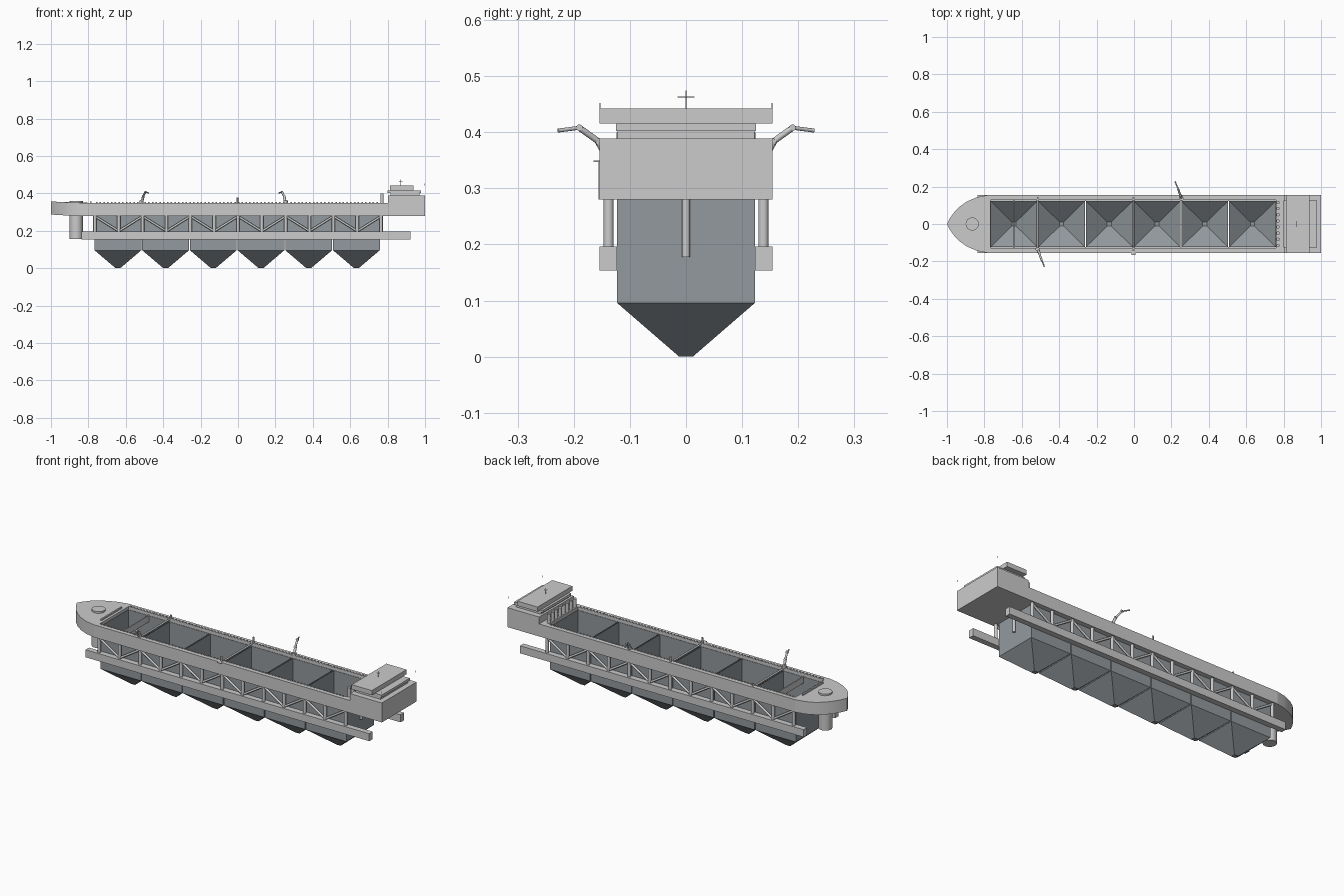
import bpy, bmesh, math
from mathutils import Vector

if "Cube" in bpy.data.objects:
    bpy.data.objects.remove(bpy.data.objects["Cube"])


def finish(name, bm, smooth=False, mat=None):
    bmesh.ops.recalc_face_normals(bm, faces=bm.faces)
    me = bpy.data.meshes.new(name)
    bm.to_mesh(me)
    bm.free()
    ob = bpy.data.objects.new(name, me)
    bpy.context.collection.objects.link(ob)
    if mat:
        me.materials.append(mat)
    if smooth:
        bpy.ops.object.select_all(action='DESELECT')
        ob.select_set(True)
        bpy.context.view_layer.objects.active = ob
        bpy.ops.object.shade_smooth_by_angle(angle=math.radians(35))
    return ob


def add_box(bm, x0, x1, y0, y1, z0, z1):
    vs = bmesh.ops.create_cube(bm, size=1)['verts']
    for v in vs:
        v.co = Vector(((x0 + x1) / 2 + v.co.x * (x1 - x0),
                       (y0 + y1) / 2 + v.co.y * (y1 - y0),
                       (z0 + z1) / 2 + v.co.z * (z1 - z0)))


def add_rod(bm, a, b, r, sides=12):
    a, b = Vector(a), Vector(b)
    d = b - a
    vs = bmesh.ops.create_cone(bm, cap_ends=True, segments=sides, radius1=r,
                               radius2=r, depth=d.length)['verts']
    q = d.to_track_quat('Z', 'Y')
    for v in vs:
        v.co = q @ v.co + (a + b) / 2


def box(name, *dims):
    bm = bmesh.new()
    add_box(bm, *dims)
    return finish(name, bm)


def rods(name, segs, r, sides=12):
    bm = bmesh.new()
    for a, b in segs:
        add_rod(bm, a, b, r, sides)
    return finish(name, bm, True)


steel = bpy.data.materials.new("blue_grey_steel")
steel.diffuse_color = (0.29, 0.32, 0.34, 1)
steel.use_nodes = True
steel.node_tree.nodes["Principled BSDF"].inputs["Base Color"].default_value = steel.diffuse_color

# Cargo hoppers: open boxes over inverted pyramids
for i in range(6):
    cx = -0.642 + i * 0.255
    bm = bmesh.new()
    rings = []
    for hx, hy, z in ((0.012, 0.012, 0), (0.125, 0.123, 0.096), (0.125, 0.123, 0.335)):
        rings.append([bm.verts.new((cx + sx * hx, sy * hy, z))
                      for sx, sy in ((-1, -1), (1, -1), (1, 1), (-1, 1))])
    bm.faces.new(rings[0])
    for lo, hi in zip(rings, rings[1:]):
        for k in range(4):
            bm.faces.new((lo[k], lo[(k + 1) % 4], hi[(k + 1) % 4], hi[k]))
    hopper = finish(f"hopper_{i + 1}", bm, mat=steel)
    mod = hopper.modifiers.new("wall", 'SOLIDIFY')
    mod.thickness = 0.003
    mod.offset = -1

# Upper hull frame around the cargo opening
bm = bmesh.new()
for s in (-1, 1):
    ys = sorted((s * 0.127, s * 0.154))
    add_box(bm, -0.785, 0.81, *ys, 0.28, 0.35)
add_box(bm, -0.785, -0.768, -0.127, 0.127, 0.28, 0.35)
add_box(bm, 0.76, 0.81, -0.127, 0.127, 0.28, 0.35)
finish("upper_hull", bm)

# Bow: curved plan with a slight rise toward the tip
half = [(-1, 0), (-0.985, 0.03), (-0.96, 0.065), (-0.93, 0.095), (-0.89, 0.122),
        (-0.84, 0.143), (-0.785, 0.154)]
plan = half + [(x, -y) for x, y in reversed(half[1:])]
bm = bmesh.new()
rise = lambda x: max(0, (-0.88 - x) / 0.12)
bot = [bm.verts.new((x, y, 0.28 + 0.007 * rise(x))) for x, y in plan]
top = [bm.verts.new((x, y, 0.35 + 0.007 * rise(x))) for x, y in plan]
bm.faces.new(bot)
bm.faces.new(top)
for k in range(len(plan)):
    n = (k + 1) % len(plan)
    bm.faces.new((bot[k], bot[n], top[n], top[k]))
finish("bow", bm, True)
rods("bow_column", [((-0.865, 0, 0.155), (-0.865, 0, 0.36))], 0.035, 32)
box("bow_breakwater", -0.79, -0.782, -0.09, 0.09, 0.35, 0.358)

# Stern block and bridge
box("stern_block", 0.803, 1, -0.154, 0.154, 0.28, 0.389)
box("bridge_base", 0.815, 0.97, -0.122, 0.122, 0.389, 0.402)
box("bridge_deck", 0.80, 0.978, -0.125, 0.125, 0.402, 0.416)
box("bridge_roof", 0.813, 0.938, -0.154, 0.154, 0.416, 0.442)
rods("bridge_mast", [((0.87, 0, 0.44), (0.87, 0, 0.474)),
                     ((0.87, -0.015, 0.463), (0.87, 0.015, 0.463)),
                     ((0.86, 0, 0.463), (0.88, 0, 0.463))], 0.001, 8)
rods("stern_antennas", [((0.996, s * 0.153, 0.442), (0.996, s * 0.153, 0.452))
                        for s in (-1, 1)], 0.0008, 6)

# Row of vents ahead of the bridge
rods("vents", [((0.77, -0.115 + 0.0329 * i, 0.345), (0.77, -0.115 + 0.0329 * i, 0.4))
               for i in range(8)], 0.009, 16)

# Lower side beams, truss posts and diagonals
step = 0.1275
for s, side in ((-1, "front"), (1, "back")):
    box(f"lower_beam_{side}", -0.838, 0.922, *sorted((s * 0.123, s * 0.154)), 0.154, 0.196)
    y = s * 0.138
    xs = [-0.765 + step * i for i in range(13)]
    rods(f"truss_posts_{side}", [((x, y, 0.19), (x, y, 0.285)) for x in xs], 0.009, 16)
    diag = []
    for i in range(12):
        za, zb = (0.278, 0.198) if i % 2 == 0 else (0.198, 0.278)
        diag.append(((xs[i], y, za), (xs[i + 1], y, zb)))
    rods(f"truss_diagonals_{side}", diag, 0.006, 12)
    # Toothed coaming along the opening
    bm = bmesh.new()
    for i in range(76):
        x = -0.76 + i * 0.02
        add_box(bm, x, x + 0.008, *sorted((s * 0.127, s * 0.133)), 0.345, 0.355)
    finish(f"coaming_teeth_{side}", bm)

rods("end_post", [((0.765, 0, 0.178), (0.765, 0, 0.285))], 0.007, 16)

# Cross gantries over the hold
for name, x, h in (("forward_gantry", -0.515, 0.365), ("mid_gantry", -0.003, 0.378)):
    rods(name, [((x, -0.14, 0.345), (x, 0.14, 0.345))]
         + [((x, s * 0.14, 0.34), (x, s * 0.14, h)) for s in (-1, 1)], 0.005, 12)
box("gangway_post", -0.014, 0.008, -0.165, -0.154, 0.347, 0.35)
box("mid_hull_rib", -0.006, 0, -0.156, -0.154, 0.28, 0.35)
box("forward_divider", -0.644, -0.638, -0.127, 0.127, 0.30, 0.336)

# Two jib cranes, one on each side
path = [(0, 0.135, 0.345), (-0.008, 0.155, 0.383), (-0.02, 0.19, 0.408), (-0.036, 0.228, 0.403)]
for name, cx, s in (("crane_front", -0.515, -1), ("crane_back", 0.255, 1)):
    pts = [(cx + s * x, s * y, z) for x, y, z in path]
    bm = bmesh.new()
    for a, b, r in zip(pts, pts[1:], (0.007, 0.0055, 0.0035)):
        add_rod(bm, a, b, r, 12)
    for p in pts[1:3]:
        add_rod(bm, (p[0] - 0.006, p[1], p[2]), (p[0] + 0.006, p[1], p[2]), 0.006, 12)
    add_rod(bm, (cx, s * 0.135, 0.345), (cx, s * 0.135, 0.362), 0.011, 16)
    finish(name, bm, True)
